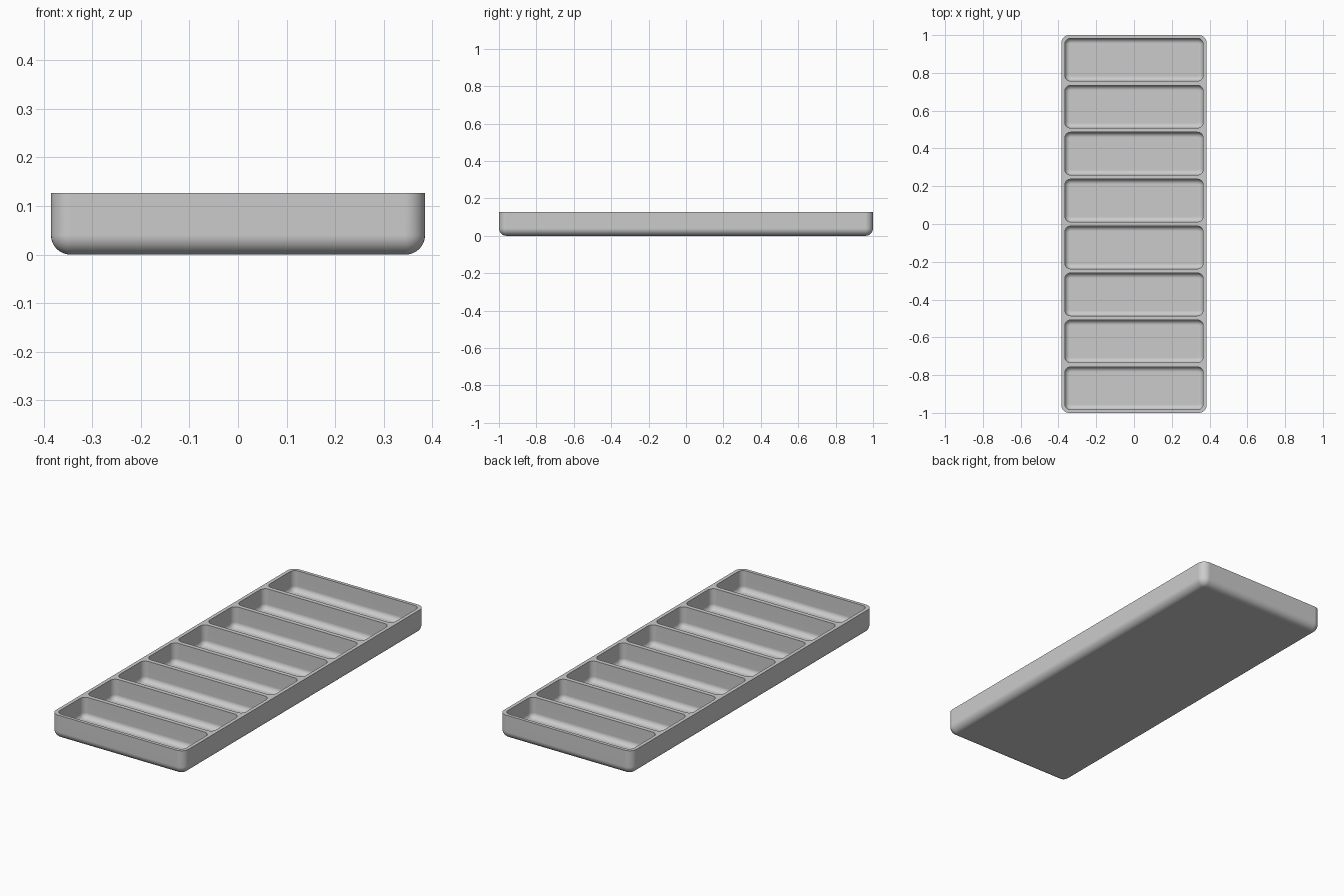
import bpy
import bmesh
from math import sin, cos, pi

cube = bpy.data.objects.get("Cube")
if cube:
    bpy.data.objects.remove(cube, do_unlink=True)

HALF_X, HALF_Y, HEIGHT = 0.385, 1.0, 0.127
POCKETS, PITCH = 8, 0.2485
POCKET_X, POCKET_Y, FLOOR = 0.366, 0.113, 0.02
STEPS = 8

grey = bpy.data.materials.new("plain grey")
grey.use_nodes = True
grey.diffuse_color = (0.6, 0.6, 0.6, 1)
grey.node_tree.nodes["Principled BSDF"].inputs["Base Color"].default_value = (0.6, 0.6, 0.6, 1)

bm = bmesh.new()


def ring(hx, hy, radius, cy, z):
    """Rounded rectangle of vertices at height z."""
    verts = []
    for k, (sx, sy) in enumerate([(1, 1), (-1, 1), (-1, -1), (1, -1)]):
        for i in range(STEPS + 1):
            a = (k + i / STEPS) * pi / 2
            verts.append(bm.verts.new((sx * (hx - radius) + radius * cos(a),
                                       cy + sy * (hy - radius) + radius * sin(a), z)))
    return verts


def basin(hx, hy, corner, fillet, cy, bottom):
    """Closed-bottom tub with a filleted base; returns its rim edges."""
    rings = [ring(hx, hy, corner, cy, HEIGHT)]
    for i in range(STEPS + 1):
        a = i / STEPS * pi / 2
        inset = fillet * (1 - cos(a))
        rings.append(ring(hx - inset, hy - inset, corner - inset, cy,
                          bottom + fillet * (1 - sin(a))))
    n = len(rings[0])
    for upper, lower in zip(rings, rings[1:]):
        for i in range(n):
            j = (i + 1) % n
            bm.faces.new((upper[i], upper[j], lower[j], lower[i]))
    bm.faces.new(rings[-1])
    rim = rings[0]
    return [bm.edges.get((rim[i], rim[(i + 1) % n])) for i in range(n)]


# Outer shell, then the row of compartments
rims = basin(HALF_X, HALF_Y, 0.042, 0.04, 0, 0)
for p in range(POCKETS):
    cy = (p - (POCKETS - 1) / 2) * PITCH
    rims += basin(POCKET_X, POCKET_Y, 0.03, 0.026, cy, FLOOR)

# Flat top joining the shell rim to the compartment rims
bmesh.ops.triangle_fill(bm, edges=rims, use_beauty=True, normal=(0, 0, 1))
bmesh.ops.recalc_face_normals(bm, faces=bm.faces[:])

mesh = bpy.data.meshes.new("compartment_tray")
bm.to_mesh(mesh)
bm.free()
mesh.materials.append(grey)
tray = bpy.data.objects.new("compartment_tray", mesh)
bpy.context.collection.objects.link(tray)

# Smooth fillets with crisp rims
bpy.ops.object.select_all(action="DESELECT")
tray.select_set(True)
bpy.context.view_layer.objects.active = tray
bpy.ops.object.shade_smooth_by_angle(angle=pi / 6)
weighted = tray.modifiers.new("even_shading", "WEIGHTED_NORMAL")
weighted.keep_sharp = True
